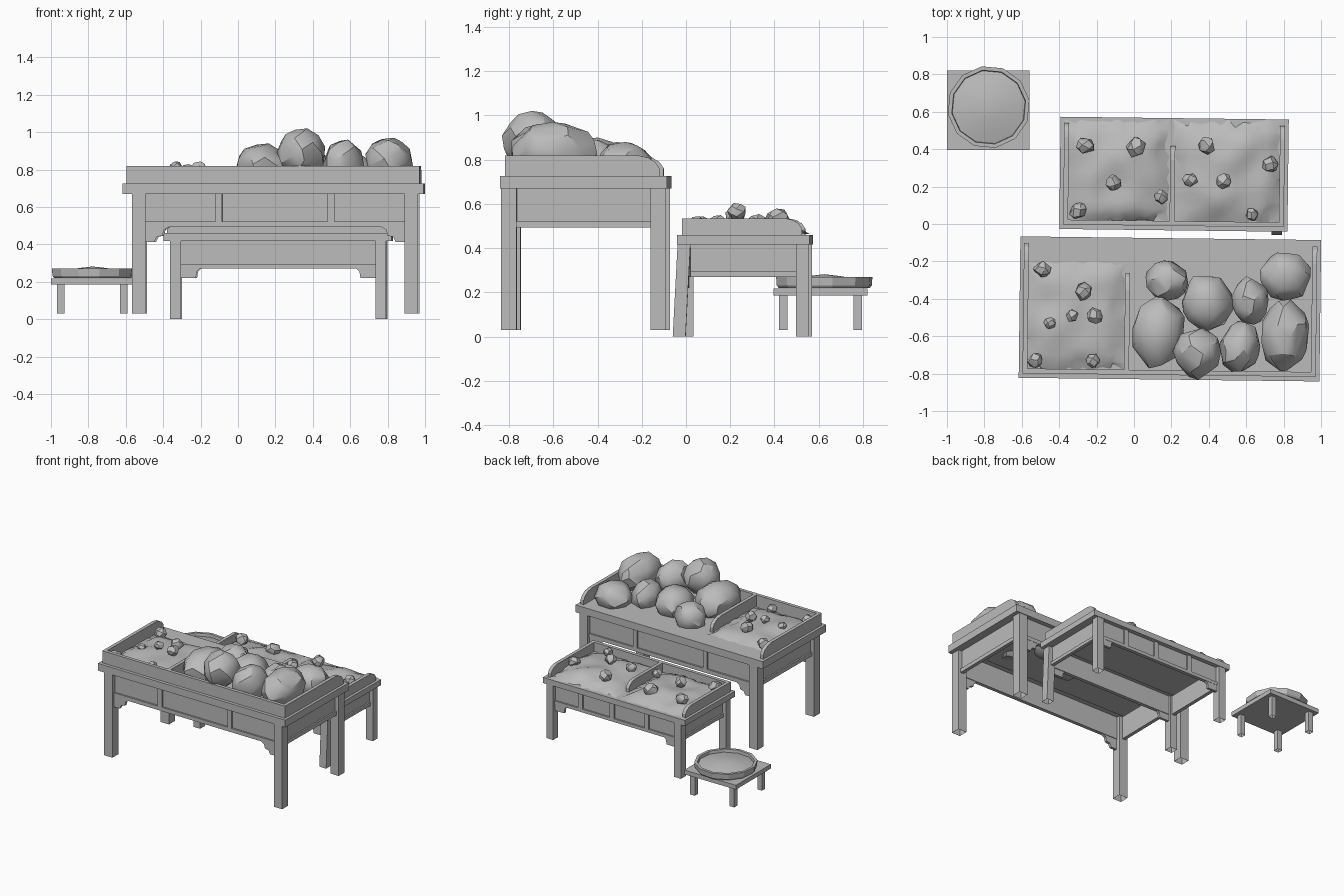
import bpy, bmesh, math, random
from mathutils import Vector, Matrix, noise

if "Cube" in bpy.data.objects:
    bpy.data.objects.remove(bpy.data.objects["Cube"], do_unlink=True)

GREY = bpy.data.materials.new("plain grey")
GREY.use_nodes = True
GREY.diffuse_color = (0.5, 0.5, 0.5, 1)
GREY.node_tree.nodes["Principled BSDF"].inputs["Base Color"].default_value = (0.5, 0.5, 0.5, 1)


def finish(name, bm, place, smooth=None):
    mesh = bpy.data.meshes.new(name)
    bm.to_mesh(mesh)
    bm.free()
    mesh.materials.append(GREY)
    ob = bpy.data.objects.new(name, mesh)
    bpy.context.collection.objects.link(ob)
    ob.matrix_world = place
    if smooth:
        bpy.ops.object.select_all(action='DESELECT')
        ob.select_set(True)
        bpy.context.view_layer.objects.active = ob
        bpy.ops.object.shade_smooth_by_angle(angle=math.radians(smooth))
    return ob


def box(name, place, x, y, z, lean=(0, 0), hollow=None):
    """Box from ranges; lean shifts the foot, hollow opens the underside inside that margin."""
    bm = bmesh.new()
    bmesh.ops.create_cube(bm, size=1)
    for v in bm.verts:
        low = v.co.z < 0
        v.co = Vector([r[0] if c < 0 else r[1] for r, c in zip((x, y, z), v.co)])
        if low:
            v.co += Vector((*lean, 0))
    bm.normal_update()
    if hollow is not None:
        under = min(bm.faces, key=lambda f: f.calc_center_median().z)
        if hollow > 0:
            bmesh.ops.inset_region(bm, faces=[under], thickness=hollow, use_even_offset=True)
        bmesh.ops.delete(bm, geom=[under], context='FACES_ONLY')
    return finish(name, bm, place)


def prism(name, place, profile, axis, centre, thick):
    """Extrude a (horizontal, z) profile along axis 0 (x) or 1 (y)."""
    bm = bmesh.new()
    step = Vector((thick, 0, 0)) if axis == 0 else Vector((0, thick, 0))
    pts = [Vector((centre, h, z)) if axis == 0 else Vector((h, centre, z)) for h, z in profile]
    face = bm.faces.new([bm.verts.new(p - step / 2) for p in pts])
    out = bmesh.ops.extrude_face_region(bm, geom=[face], use_keep_orig=True)
    bmesh.ops.translate(bm, vec=step, verts=[g for g in out["geom"] if isinstance(g, bmesh.types.BMVert)])
    bmesh.ops.recalc_face_normals(bm, faces=bm.faces)
    return finish(name, bm, place)


def rock(name, x, y, rx, ry, low, high, seed, count, turn):
    """Faceted boulder: hull of points scattered over an ellipsoid."""
    rng = random.Random(seed)
    bm = bmesh.new()
    rot = Matrix.Rotation(turn, 3, 'Z')
    for i in range(count):
        h = 1 - 2 * (i + 0.5) / count
        a = i * 2.4 + rng.uniform(-0.35, 0.35)
        r = math.sqrt(1 - h * h)
        p = rot @ Vector((r * math.cos(a) * rx, r * math.sin(a) * ry, 0)) * rng.uniform(1, 1.07)
        bm.verts.new(p + Vector((x, y, (low + high) / 2 + h * (high - low) / 2 * 1.03)))
    bmesh.ops.convex_hull(bm, input=bm.verts)
    bmesh.ops.delete(bm, geom=[v for v in bm.verts if not v.link_faces], context='VERTS')
    bmesh.ops.recalc_face_normals(bm, faces=bm.faces)
    finish(name, bm, Matrix.Identity(4), 32)


def mound(name, x, y, base, height, seed):
    """Uneven heap with a ragged edge that sinks to the tray floor."""
    bm = bmesh.new()
    bmesh.ops.create_grid(bm, x_segments=14, y_segments=14, size=1)
    for v in bm.verts:
        u, w = v.co.x, v.co.y
        edge = max(abs(u), abs(w))
        n = noise.noise(Vector((u * 1.7, w * 1.7, seed)))
        ragged = 1 - 0.22 * abs(noise.noise(Vector((u * 3, w * 3, seed + 5)))) * edge
        px = (x[0] + x[1]) / 2 + u * ragged * (x[1] - x[0]) / 2
        py = (y[0] + y[1]) / 2 + w * ragged * (y[1] - y[0]) / 2
        rise = (1 - u ** 4) * (1 - w ** 4)
        v.co = (px, py, base + 0.004 + height * rise * (0.75 + 0.5 * n))
    finish(name, bm, Matrix.Identity(4), 40)


def table(name, place, hx, hy, foot, under, deck, rim, drop, leg, leg_x, leg_y, shift, stiles,
          stile_sides, bracket, divider, divider_end, splay):
    """Open-backed display table: hollow slab, three-sided tray, aprons and legs."""
    box(name + "_slab", place, (-hx, hx), (-hy, hy), (under, deck), hollow=leg + 0.02)

    # tray: tall board on the front, rounded boards at the ends and between bays
    t = 0.026
    tx, ty = hx - 0.02, hy - 0.024
    box(name + "_front_board", place, (-tx, tx), (-ty, -ty + t), (deck, rim))

    def end_profile(back):
        h = rim - deck
        return [(-ty + t, deck), (-ty + t, rim), (back - h, rim), (back - 0.55 * h, rim - 0.1 * h),
                (back - 0.2 * h, rim - 0.32 * h), (back, rim - 0.62 * h), (back, deck)]
    for side, cx, back in (("right", -tx + t / 2, ty - 0.01), ("left", tx - t / 2, ty - 0.01),
                           ("middle", divider, divider_end)):
        prism(f"{name}_{side}_board", place, end_profile(back), 0, cx, t)

    # legs
    base = place @ Matrix.Translation((shift, 0, 0))
    for sx in (-1, 1):
        for sy in (-1, 1):
            xs = sorted((sx * leg_x, sx * (leg_x - leg)))
            ys = sorted((sy * leg_y, sy * (leg_y - leg)))
            box(f"{name}_leg", base, xs, ys, (foot, under), splay if (sx, sy) == (1, -1) else (0, 0), 0)

    # aprons with stiles, bottom rails and corner brackets
    ix, iy = leg_x - leg, leg_y - leg
    rail = 0.17 * (under - drop)
    for sy in (-1, 1):
        face = sy * (leg_y - 0.03)
        ends = sorted((face, face - sy * 0.015))
        proud = sorted((face + sy * 0.012, face - sy * 0.015))
        box(name + "_apron", base, (-ix, ix), ends, (drop + rail / 2, under))
        box(name + "_rail", base, (-ix, ix), proud, (drop, drop + rail))
        for s in stiles if sy in stile_sides else ():
            box(name + "_stile", base, (s - 0.018, s + 0.018), proud, (drop, under))
        for sx in (-1, 1):
            prism(name + "_bracket", base, [(sx * (ix - h), drop + z) for h, z in bracket], 1, face, 0.02)
    for sx in (-1, 1):
        face = sx * (leg_x - 0.03)
        box(name + "_end_apron", base, sorted((face, face - sx * 0.015)), (-iy, iy), (drop + rail / 2, under))
        box(name + "_end_rail", base, sorted((face + sx * 0.012, face - sx * 0.015)),
            (-iy, iy), (drop, drop + rail))


tilt = Matrix.Rotation(math.radians(-0.7), 4, 'Z')
big = Matrix.Translation((0.192, -0.454, 0)) @ tilt
small = Matrix.Translation((0.214, 0.266, 0)) @ tilt
stepped = [(0, 0), (.125, 0), (.1, -.015), (.09, -.047), (.062, -.052), (.048, -.08), (0, -.08)]
plain = [(0, 0), (.1, 0), (.085, -.015), (.08, -.05), (0, -.05)]

table("large_table", big, 0.804, 0.378, 0.03, 0.669, 0.725, 0.818, 0.493, 0.071, 0.764, 0.373, 0.01,
      (-0.3, 0.3), (-1, 1), stepped, -0.228, 0.19, (0, 0))
table("small_table", small, 0.61, 0.3, 0, 0.417, 0.46, 0.534, 0.27, 0.058, 0.578, 0.297, 0.004,
      (-0.27, 0.03, 0.3), (1,), plain, -0.008, 0.15, (0, -0.022))

# heaps in the trays
mound("large_heap", (-0.58, -0.04), (-0.79, -0.2), 0.725, 0.06, 1)
mound("small_heap_right", (-0.37, 0.19), (0.0, 0.56), 0.46, 0.07, 3)
mound("small_heap_left", (0.21, 0.8), (-0.01, 0.56), 0.46, 0.07, 4)

# boulders: x, y, half sizes, top height, turn
boulders = [(0.13, -0.58, .14, .19, .94, -.15), (0.175, -0.305, .115, .11, .88, 0),
            (0.39, -0.42, .135, .15, .9, .3), (0.34, -0.69, .125, .135, 1.02, 0),
            (0.565, -0.66, .108, .138, .96, -.2), (0.62, -0.41, .1, .125, .89, 0),
            (0.81, -0.28, .135, .13, .88, 0), (0.805, -0.595, .13, .19, .97, -.1)]
for i, (x, y, rx, ry, top, turn) in enumerate(boulders):
    rock("boulder", x, y, rx, ry, max(0.66, top - 0.26), top, i, 36, turn)

# small stones: x, y, radius, top height
stones = [(-.49, -.24, .048, .81), (-.27, -.36, .05, .83), (-.45, -.53, .034, .81), (-.33, -.49, .036, .845),
          (-.21, -.49, .046, .845), (-.53, -.73, .044, .81), (-.22, -.73, .04, .81),
          (-.26, .42, .05, .575), (.01, .41, .055, .575), (-.11, .22, .046, .585), (-.3, .07, .048, .545),
          (.145, .145, .04, .55), (.3, .235, .042, .59), (.48, .23, .045, .605), (.39, .42, .05, .58),
          (.73, .32, .047, .555), (.63, .05, .036, .545)]
for i, (x, y, r, top) in enumerate(stones):
    rock("stone", x, y, r, r * 0.9, top - 1.7 * r, top, 20 + i, 18, i * 1.3)

# low stool
stool = Matrix.Translation((-0.78, 0.608, 0))
box("stool_top", stool, (-0.22, 0.22), (-0.212, 0.212), (0.185, 0.218))
for sx in (-1, 1):
    for sy in (-1, 1):
        box("stool_leg", stool, sorted((sx * .188, sx * .148)), sorted((sy * .188, sy * .15)),
            (0.03, 0.185), hollow=0)


def turned(name, profile, smooth=None):
    """Twelve-sided solid turned from a (radius, z) profile."""
    bm = bmesh.new()
    verts = [bm.verts.new((r, 0, z)) for r, z in profile]
    edges = [bm.edges.new(pair) for pair in zip(verts, verts[1:])]
    bmesh.ops.spin(bm, geom=verts + edges, cent=(0, 0, 0), axis=(0, 0, 1), angle=math.tau, steps=12)
    bmesh.ops.remove_doubles(bm, verts=bm.verts, dist=0.0005)
    bmesh.ops.recalc_face_normals(bm, faces=bm.faces)
    finish(name, bm, Matrix.Translation((-0.777, 0.625, 0)) @ Matrix.Rotation(0.17, 4, 'Z'), smooth)


# basin and its contents
turned("basin", [(0, .219), (.208, .219), (.218, .232), (.221, .27), (.2, .27), (.196, .24), (0, .235)])
turned("basin_heap", [(0, .236), (.197, .248), (.14, .262), (.07, .274), (0, .282)], 40)
